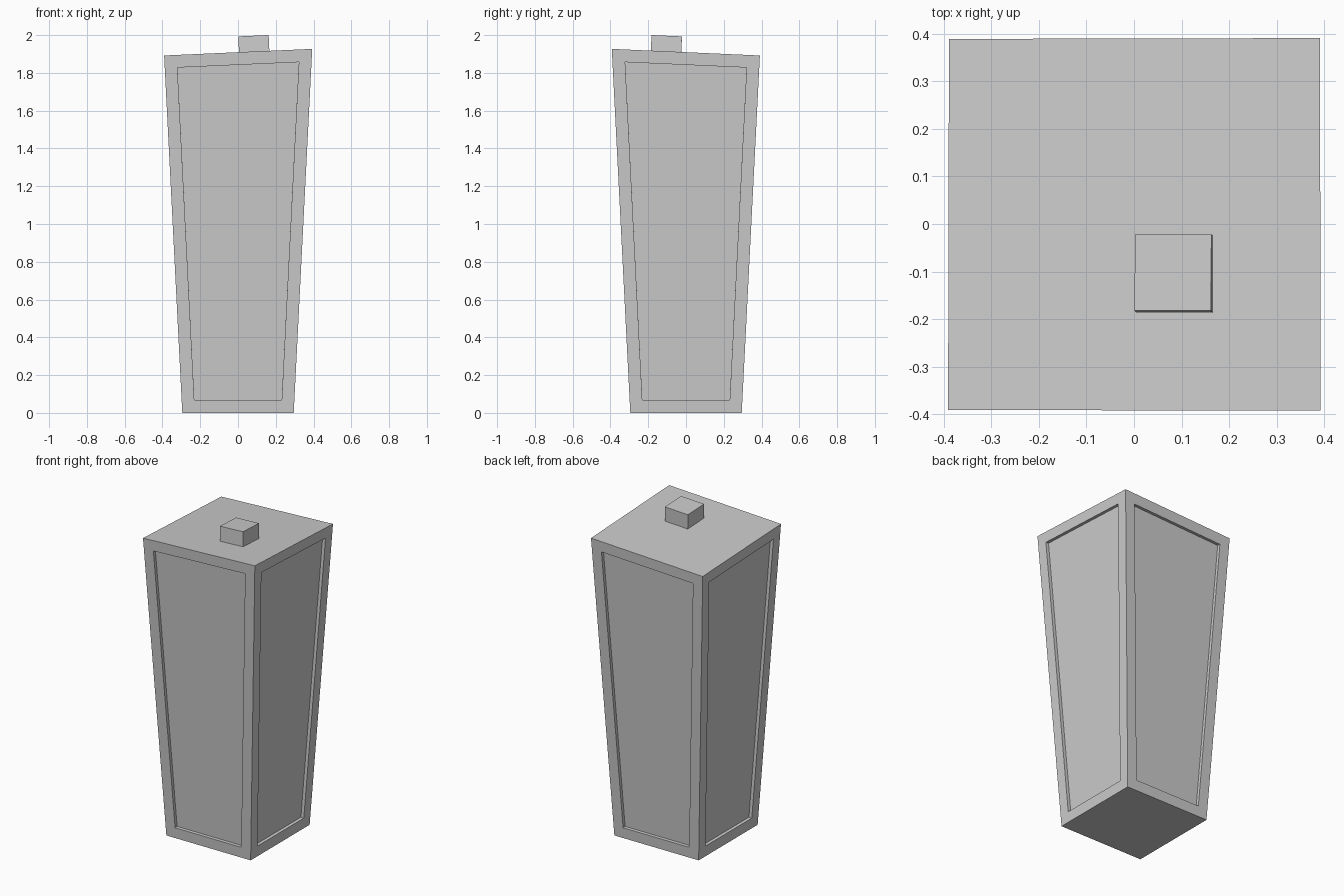
import bpy, bmesh
from mathutils import Matrix, Vector

if "Cube" in bpy.data.objects:
    bpy.data.objects.remove(bpy.data.objects["Cube"])

TILT = 0.0446          # slope of the lid along +x and -y
LID_Z = 1.892          # lid height at the centre


def finish(bm, name):
    bmesh.ops.recalc_face_normals(bm, faces=bm.faces)
    mesh = bpy.data.meshes.new(name)
    bm.to_mesh(mesh)
    bm.free()
    obj = bpy.data.objects.new(name, mesh)
    bpy.context.collection.objects.link(obj)
    return obj


# Tapered body with a slanted top
bm = bmesh.new()
bmesh.ops.create_cube(bm, size=2)
for v in bm.verts:
    sx, sy = v.co.x, v.co.y
    z = LID_Z + TILT * 0.392 * (sx - sy) if v.co.z > 0 else 0.0
    half = 0.295 + 0.0508 * z
    v.co = (sx * half, sy * half, z)
bm.normal_update()

# Recessed panel on each of the four sides
sides = [f for f in bm.faces if abs(f.normal.z) < 0.5]
bmesh.ops.inset_individual(bm, faces=sides, thickness=0.067, use_even_offset=True)
bm.normal_update()
for f in bmesh.ops.extrude_discrete_faces(bm, faces=sides)["faces"]:
    f.normal_update()
    bmesh.ops.translate(bm, verts=f.verts, vec=f.normal * -0.02)
finish(bm, "body")

# Square knob standing perpendicular to the slanted lid
up = Vector((-TILT, TILT, 1)).normalized()
side = Vector((1, 0, TILT)).normalized()
back = up.cross(side)
basis = Matrix((side, back, up)).transposed().to_4x4()
height = 0.11
top = Vector((0.082, -0.102, 1.993))
bm = bmesh.new()
bmesh.ops.create_cube(
    bm, size=1,
    matrix=Matrix.Translation(top - up * height / 2) @ basis
    @ Matrix.Diagonal((0.161, 0.161, height, 1)))
finish(bm, "top_knob")
